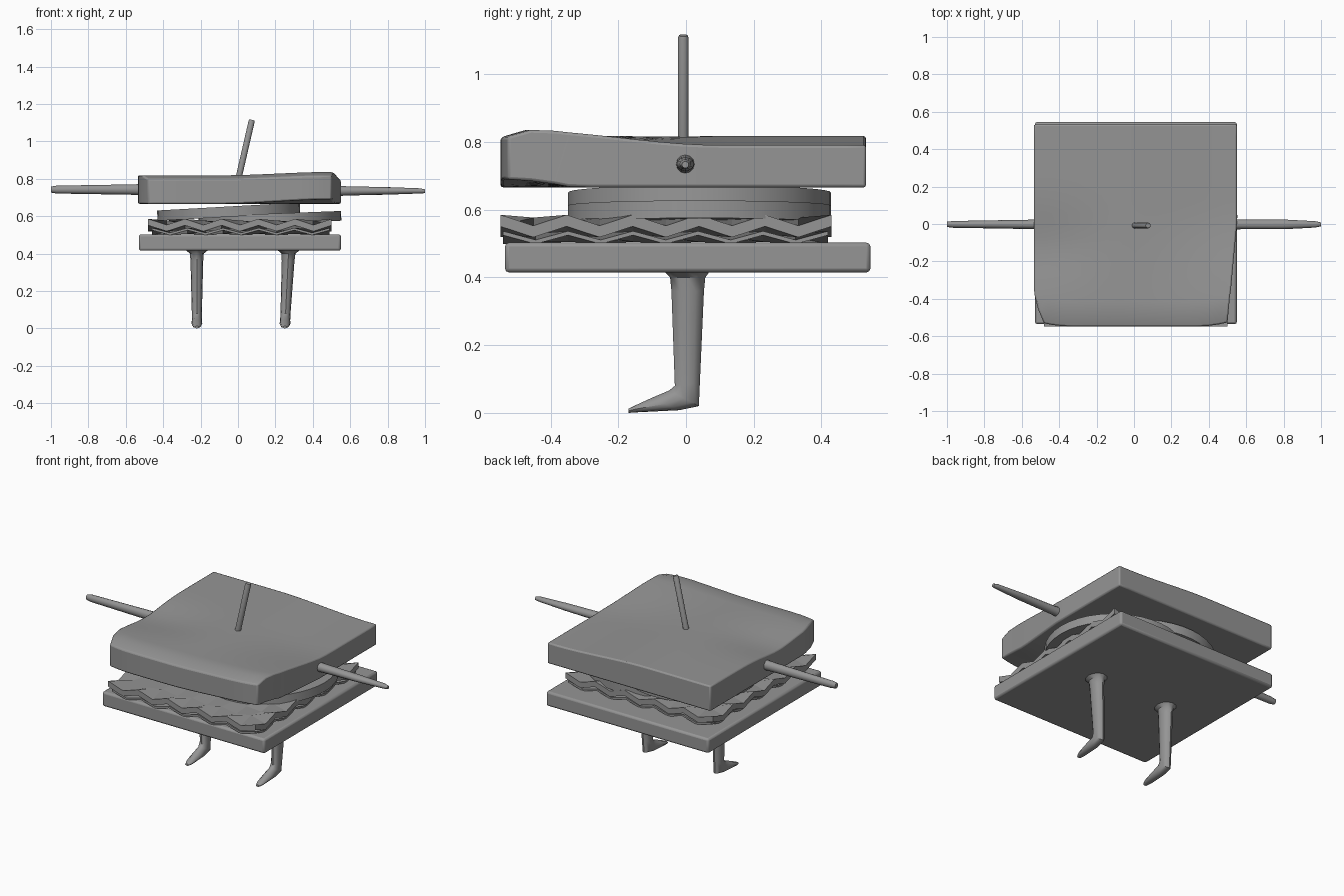
import bpy, bmesh, math
from mathutils import Vector

if "Cube" in bpy.data.objects:
    bpy.data.objects.remove(bpy.data.objects["Cube"])

grey = bpy.data.materials.new("plain grey")
grey.diffuse_color = (0.3, 0.3, 0.3, 1)
grey.use_nodes = True
grey.node_tree.nodes["Principled BSDF"].inputs["Base Color"].default_value = grey.diffuse_color


def finish(name, bm, angle=30, bevel=0):
    bmesh.ops.recalc_face_normals(bm, faces=bm.faces)
    me = bpy.data.meshes.new(name)
    bm.to_mesh(me)
    bm.free()
    me.materials.append(grey)
    ob = bpy.data.objects.new(name, me)
    bpy.context.collection.objects.link(ob)
    bpy.ops.object.select_all(action='DESELECT')
    ob.select_set(True)
    bpy.context.view_layer.objects.active = ob
    if bevel:
        m = ob.modifiers.new("bevel", 'BEVEL')
        m.width, m.segments = bevel, 2
        m.limit_method, m.angle_limit = 'ANGLE', math.radians(50)
    if angle:
        bpy.ops.object.shade_smooth_by_angle(angle=math.radians(angle))
    return ob


def slab(name, n, surface, angle=30, bevel=0):
    """Closed slab on an n by n grid; surface(u, v, top) gives each point."""
    bm = bmesh.new()
    g = [[[bm.verts.new(surface(i / n, j / n, k)) for j in range(n + 1)]
          for i in range(n + 1)] for k in (0, 1)]
    for i in range(n):
        for j in range(n):
            for k in (0, 1):
                bm.faces.new((g[k][i][j], g[k][i + 1][j], g[k][i + 1][j + 1], g[k][i][j + 1]))
        for e in (0, n):
            bm.faces.new((g[0][i][e], g[0][i + 1][e], g[1][i + 1][e], g[1][i][e]))
            bm.faces.new((g[0][e][i], g[0][e][i + 1], g[1][e][i + 1], g[1][e][i]))
    return finish(name, bm, angle, bevel)


def loft(name, rings, sides=12):
    """Skin elliptical rings given as (centre, half axis, half axis)."""
    bm = bmesh.new()
    loops = []
    for c, a, b in rings:
        c, a, b = Vector(c), Vector(a), Vector(b)
        loops.append([bm.verts.new(c + a * math.cos(t) + b * math.sin(t))
                      for t in (2 * math.pi * s / sides for s in range(sides))])
    for p, q in zip(loops, loops[1:]):
        for s in range(sides):
            r = (s + 1) % sides
            bm.faces.new((p[s], p[r], q[r], q[s]))
    bm.faces.new(loops[0])
    bm.faces.new(loops[-1])
    return finish(name, bm, 40)


def ramp(a, b, t):
    t = min(max((t - a) / (b - a), 0), 1)
    return t * t * (3 - 2 * t)


# Bottom bread
slab("bottom_bread", 1,
     lambda u, v, k: (-0.53 + 1.08 * u, -0.535 + 1.08 * v, 0.503 if k else 0.415), 30, 0.012)


# Top bread: lifted front edge, low back right corner, pinched where the arms join
def top_bread(u, v, k):
    x, y = -0.535 + 1.085 * u, -0.548 + 1.08 * v
    front = 1 - ramp(-0.5, 0.1, y)
    right = ramp(-0.1, 0.5, x)
    left = 1 - ramp(-0.5, 0.0, x)
    if k:
        z = 0.818 - 0.027 * right * (1 - front) + 0.018 * right * front
        z -= 0.025 * left * math.exp(-((y + 0.12) / 0.18) ** 2)
        z -= 0.02 * (1 - ramp(-0.55, -0.5, y))
    else:
        z = 0.666 + 0.024 * right * (1 - ramp(-0.55, -0.3, y))
    # rounded front corners
    f = max(0, -y - 0.36) / 0.19
    if x < 0:
        x += 0.055 * f ** 2 * (x / -0.535) ** 4
    else:
        x -= 0.05 * max(0, -y) / 0.55 * (x / 0.55) ** 4
    y += 0.03 * max(0, (abs(x) - 0.33) / 0.2) ** 2 * (f > 0)
    return x, y, z


slab("top_bread", 16, top_bread, 35, 0.008)


# Lettuce leaves: flat in the middle, zigzag along the rim
def leaf(x0, x1, y0, y1, z, thick, amp):
    def point(u, v, k):
        i, j = round(u * 10), round(v * 10)
        edge = min(i, j, 10 - i, 10 - j)
        a = amp * (-1) ** (i + j) * max(0, 1 - edge / 2)
        return x0 + (x1 - x0) * u, y0 + (y1 - y0) * v, z + a + thick * k
    return point


slab("upper_lettuce", 10, leaf(-0.48, 0.50, -0.548, 0.43, 0.535, 0.034, 0.016), 0)
slab("lower_lettuce", 10, leaf(-0.46, 0.49, -0.54, 0.42, 0.512, 0.012, 0.013), 0)

# Two tilted round fillings
for name, x, z, h, tilt in (("tomato_slice", 0.17, 0.587, 0.052, -2.2),
                            ("patty", -0.05, 0.624, 0.055, -3.2)):
    t = math.radians(-tilt)
    ax = Vector((math.cos(t), 0, math.sin(t)))
    up = Vector((-math.sin(t), 0, math.cos(t)))
    c = Vector((x, 0.04, z))
    loft(name, [(c + up * s * h / 2, ax * 0.382, (0, 0.388, 0)) for s in (-1, 1)], 40)

# Arms
for name, s, path in (
        ("left_arm", -1, ((0.48, 0.742, 0.030, 0.034), (0.55, 0.742, 0.025, 0.028),
                          (0.97, 0.742, 0.018, 0.021), (1.0, 0.742, 0.014, 0.016))),
        ("right_arm", 1, ((0.48, 0.735, 0.030, 0.034), (0.57, 0.735, 0.026, 0.025),
                          (0.80, 0.735, 0.026, 0.020), (0.97, 0.735, 0.017, 0.014),
                          (1.0, 0.733, 0.010, 0.010)))):
    loft(name, [((s * x, -0.002, z), (0, ry, 0), (0, 0, rz)) for x, z, ry, rz in path])

# Legs with feet: front y, z, back y, z and half width of each ring
leg_rings = ((-0.065, 0.418, 0.07, 0.418, 0.06), (-0.047, 0.40, 0.057, 0.40, 0.037),
             (-0.043, 0.36, 0.053, 0.36, 0.034), (-0.033, 0.08, 0.041, 0.09, 0.027),
             (-0.05, 0.066, 0.038, 0.02, 0.027), (-0.10, 0.045, -0.02, 0.008, 0.029),
             (-0.15, 0.022, -0.14, 0.002, 0.022), (-0.17, 0.012, -0.17, 0.0, 0.012))
for name, x, lean in (("left_leg", -0.22, 0), ("right_leg", 0.25, 0.02)):
    loft(name, [((x + lean * (zf + zb) / 0.8, (yf + yb) / 2, (zf + zb) / 2),
                 (0, (yf - yb) / 2, (zf - zb) / 2), (w, 0, 0))
                for yf, zf, yb, zb, w in leg_rings])

# Cocktail stick leaning to the right
loft("cocktail_stick", [((x, -0.008, z), (r, 0, -0.25 * r), (0, r, 0))
                        for x, z, r in ((0.0, 0.79, 0.016), (0.073, 1.108, 0.016),
                                        (0.075, 1.115, 0.013))])
